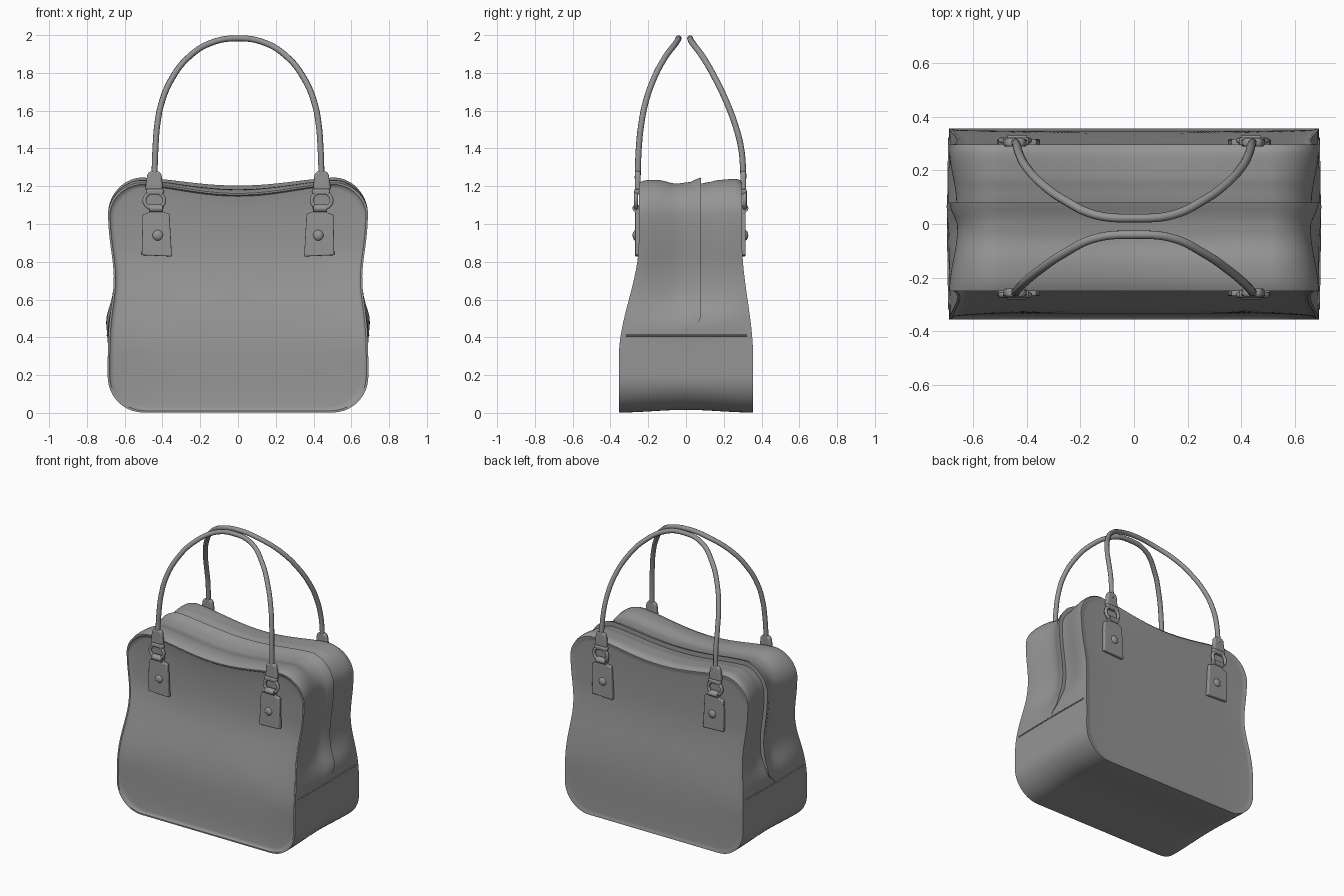
import bpy, bmesh, math
from mathutils import Vector

if "Cube" in bpy.data.objects:
    bpy.data.objects.remove(bpy.data.objects["Cube"])

leather = bpy.data.materials.new("grey_leather")
leather.use_nodes = True
GREY = (0.3, 0.3, 0.3, 1)
leather.diffuse_color = GREY
leather.node_tree.nodes["Principled BSDF"].inputs["Base Color"].default_value = GREY

HALF, TOP, LOW, R = 0.69, 1.235, 0.002, 0.19
CENTRE = Vector((0, 0.62))


def smooth(a, b, v):
    u = min(1, max(0, (v - a) / (b - a)))
    return u * u * (3 - 2 * u)


def lookup(table, s):
    for (a, va), (b, vb) in zip(table, table[1:]):
        if s <= b:
            return va + (vb - va) * smooth(a, b, s)
    return table[-1][1]


def shade(obj, angle):
    bpy.ops.object.select_all(action='DESELECT')
    obj.select_set(True)
    bpy.context.view_layer.objects.active = obj
    if obj.type == 'CURVE':
        bpy.ops.object.convert(target='MESH')
    bpy.ops.object.shade_smooth_by_angle(angle=math.radians(angle))


def finish(name, bm, angle=40, bevel=0):
    bmesh.ops.recalc_face_normals(bm, faces=bm.faces)
    mesh = bpy.data.meshes.new(name)
    bm.to_mesh(mesh)
    bm.free()
    mesh.materials.append(leather)
    obj = bpy.data.objects.new(name, mesh)
    bpy.context.collection.objects.link(obj)
    if bevel:
        mod = obj.modifiers.new("soft_edges", 'BEVEL')
        mod.width, mod.segments = bevel, 3
    shade(obj, angle)


def tube(name, points, radius, closed=False, auto=False):
    curve = bpy.data.curves.new(name, 'CURVE')
    curve.dimensions = '3D'
    curve.bevel_depth, curve.bevel_resolution = radius, 3
    curve.resolution_u, curve.use_fill_caps = 8, True
    spline = curve.splines.new('BEZIER' if auto else 'POLY')
    if auto:
        spline.bezier_points.add(len(points) - 1)
        for bp, p in zip(spline.bezier_points, points):
            bp.co = p
            bp.handle_left_type = bp.handle_right_type = 'AUTO'
    else:
        spline.points.add(len(points) - 1)
        for sp, p in zip(spline.points, points):
            sp.co = (*p, 1)
    spline.use_cyclic_u = closed
    curve.materials.append(leather)
    obj = bpy.data.objects.new(name, curve)
    bpy.context.collection.objects.link(obj)
    shade(obj, 50)


# Rounded outline of the bag in x and z
outline = []
corners = [(HALF - R, TOP - R), (R - HALF, TOP - R), (R - HALF, LOW + R), (HALF - R, LOW + R)]
for k, (cx, cz) in enumerate(corners):
    arc = [Vector((cx + R * math.cos(a), cz + R * math.sin(a)))
           for a in (math.pi / 2 * (k + i / 14) for i in range(15))]
    a = math.pi / 2 * (k + 1)
    nx, nz = corners[(k + 1) % 4]
    end = Vector((nx + R * math.cos(a), nz + R * math.sin(a)))
    outline += arc + [arc[-1].lerp(end, i / 24) for i in range(1, 24)]

# Swell of the top and sides from front edge (0) over the seam (1) to back edge (2)
TOP_FRONT = [(0, -0.015), (0.12, 0), (0.3, 0), (0.6, -0.02), (0.8, -0.013), (1, 0.012)]
TOP_BACK = [(1, -0.02), (1.15, -0.013), (1.45, 0), (1.8, 0.005), (1.93, 0.003), (2, -0.012)]
SIDE_FRONT = [(0, 0), (0.72, -0.03), (1, 0)]
SIDE_BACK = [(1, -0.026), (1.9, 0), (2, 0)]


def surface(p, s, back=False):
    """Place an outline point p at depth s, with the bag's waist, dip and swell."""
    x, z = p
    base = 1 - smooth(0.3, 0.9, z)
    front_y, back_y, seam_y = -0.25 - 0.105 * base, 0.297 + 0.058 * base, 0.08 * smooth(0.41, 0.5, z)
    y = front_y + (seam_y - front_y) * s if s <= 1 else seam_y + (back_y - seam_y) * (s - 1)
    inner = Vector((max(R - HALF, min(HALF - R, x)), max(LOW + R, min(TOP - R, z))))
    out = (p - inner) / R
    arch = math.sin(math.pi * s / 2)
    # Top rolls with the swell table, while the base arches up between its edges
    rise = lookup(TOP_BACK if back else TOP_FRONT, s) * max(0, out.y)
    rise += 0.014 * max(0, -out.y) * arch ** 2
    side = lookup(SIDE_BACK if back else SIDE_FRONT, s) * smooth(0.4, 0.62, z)
    side += 0.018 * arch * math.exp(-((z - 0.5) / 0.08) ** 2)
    x2 = x * (1 - 0.047 * math.exp(-((z - 0.71) / 0.2) ** 2)) + out.x * side
    dip = 0.058 * max(0, 1 - (x / 0.55) ** 2) ** 2 * smooth(0.6, 1.2, z) * (1 - 0.25 * arch)
    return Vector((x2, y, z + rise - dip))


# Body: side wall with an overlapping seam, plus two dished face panels
bm = bmesh.new()
stations = [(i / 12, False) for i in range(13)] + [(1 + i / 12, True) for i in range(13)]
rings = [[bm.verts.new(surface(p, s, b)) for p in outline] for s, b in stations]


def bridge(a, b):
    n = len(a)
    for i in range(n):
        bm.faces.new((a[i], a[(i + 1) % n], b[(i + 1) % n], b[i]))


for a, b in zip(rings, rings[1:]):
    bridge(a, b)
PANEL = [(0.985, 0), (0.973, 0.45), (0.95, 0.55), (0.9, 0.7), (0.82, 0.85), (0.7, 1),
         (0.5, 1), (0.3, 1), (0.1, 1)]
for ring, s, back, depth in ((rings[0], 0, False, 0.022), (rings[-1], 2, True, -0.008)):
    for scale, sink in PANEL:
        new = []
        for p in outline:
            co = surface(CENTRE + (p - CENTRE) * scale, s, back)
            co.y += depth * sink
            new.append(bm.verts.new(co))
        bridge(ring, new)
        ring = new
    bm.faces.new(ring)
finish("bag_body", bm, 45)

# Stitched seam across each side
for name, sx in (("left_side_seam", 1), ("right_side_seam", -1)):
    tube(name, [surface(Vector((sx * HALF, 0.41)), 0.08 + i * 0.092, i > 10) for i in range(21)], 0.005)


def plate(name, pts, y, thick, bevel=0.006):
    bm = bmesh.new()
    face = bm.faces.new([bm.verts.new((x, y - thick / 2, z)) for x, z in pts])
    ext = bmesh.ops.extrude_face_region(bm, geom=[face])
    for v in ext["geom"]:
        if isinstance(v, bmesh.types.BMVert):
            v.co.y += thick
    finish(name, bm, 40, bevel)


# Outlines relative to the strap centre, outer side positive
TAB = [(0.075, 0.835), (0.07, 1.05), (0.035, 1.06), (0.04, 1.1), (-0.045, 1.1),
       (-0.035, 1.065), (-0.072, 1.055), (-0.085, 0.828)]
LOOP = [(0.055, 1.185), (0.05, 1.155), (-0.04, 1.155), (-0.045, 1.185)]
SLEEVE = [(0.054, 1.18), (0.054, 1.2), (0.045, 1.265), (0.03, 1.28),
          (-0.014, 1.28), (-0.03, 1.265), (-0.036, 1.2), (-0.036, 1.18)]


def handle_mount(label, sx, sy, wall):
    def place(pts):
        return [(sx * (0.435 + x), z) for x, z in pts]
    y = wall + sy * 0.006
    plate(label + "_tab", place(TAB), y, 0.026)
    plate(label + "_loop", place(LOOP), y + sy * 0.004, 0.03, 0.01)
    plate(label + "_sleeve", place(SLEEVE), y, 0.03, 0.01)
    # Metal ring joining tab and sleeve
    ring = [(sx * 0.443 + 0.052 * math.cos(a), y + sy * 0.008, 1.125 + 0.045 * math.sin(a))
            for a in (math.tau * i / 32 for i in range(32))]
    tube(label + "_ring", ring, 0.011, closed=True)
    # Strap fold wrapped over the ring
    tube(label + "_fold", [(sx * 0.435 + d, y + sy * 0.008, 1.083) for d in (-0.036, 0.036)], 0.02)
    # Domed rivet
    bm = bmesh.new()
    bmesh.ops.create_uvsphere(bm, u_segments=20, v_segments=12, radius=0.028)
    for v in bm.verts:
        v.co = Vector((v.co.x + sx * 0.425, v.co.y * 0.6 + y + sy * 0.01, v.co.z + 0.94))
    finish(label + "_rivet", bm)


# Arched handles, given as half paths and mirrored across x
HEIGHTS = [(0.443, 1.24), (0.437, 1.4), (0.428, 1.52), (0.405, 1.64), (0.35, 1.77),
           (0.265, 1.88), (0.14, 1.96), (0, 1.983)]
DEPTHS = {"front": (-0.256, -0.25, -0.238, -0.215, -0.17, -0.112, -0.052, -0.04),
          "back": (0.305, 0.292, 0.262, 0.217, 0.155, 0.092, 0.033, 0.022)}
for side, sy, wall in (("front", -1, -0.25), ("back", 1, 0.297)):
    half = [Vector((x, y, z)) for (x, z), y in zip(HEIGHTS, DEPTHS[side])]
    other = [Vector((-p.x, p.y, p.z)) for p in reversed(half[:-1])]
    tube(side + "_handle", half + other, 0.016, auto=True)
    for name, sx in (("left", 1), ("right", -1)):
        handle_mount(side + "_" + name, sx, sy, wall)
